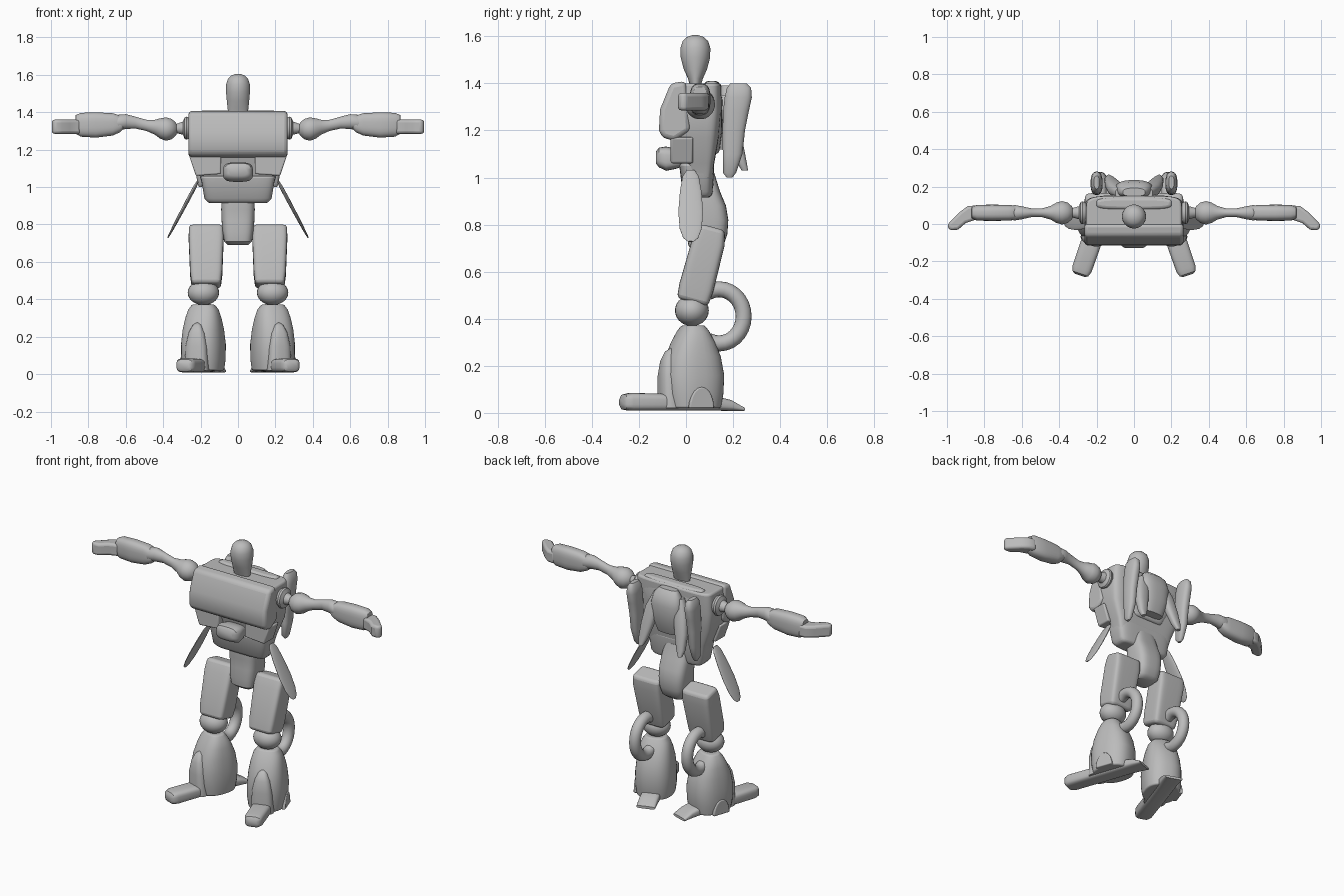
import bpy, bmesh, math
from mathutils import Matrix, Vector

grey = bpy.data.materials.new("plain_grey")
grey.diffuse_color = (0.5, 0.5, 0.5, 1)


def finish(name, bm, mirror=False, bevel=0.0):
    """Turn a bmesh into a smooth-shaded object, optionally bevelled and mirrored."""
    bmesh.ops.recalc_face_normals(bm, faces=bm.faces)
    me = bpy.data.meshes.new(name)
    bm.to_mesh(me)
    bm.free()
    me.materials.append(grey)
    ob = bpy.data.objects.new(name, me)
    bpy.context.collection.objects.link(ob)
    if bevel:
        b = ob.modifiers.new("Bevel", 'BEVEL')
        b.width, b.segments, b.limit_method = bevel, 3, 'ANGLE'
        b.angle_limit = math.radians(45)
    if mirror:
        ob.modifiers.new("Mirror", 'MIRROR')
    bpy.ops.object.select_all(action='DESELECT')
    ob.select_set(True)
    bpy.context.view_layer.objects.active = ob
    bpy.ops.object.shade_smooth_by_angle(angle=math.radians(40))
    return ob


def loft(name, rings, axis='z', power=2, segs=24, mat=Matrix(), **kw):
    """Skin superellipse rings (t, centre_a, centre_b, radius_a, radius_b) along an axis."""
    bm = bmesh.new()
    loops = []
    for t, ca, cb, ra, rb in rings:
        loop = []
        for i in range(segs):
            u = 2 * math.pi * (i + 0.5) / segs
            c, s = math.cos(u), math.sin(u)
            a = ca + ra * math.copysign(abs(c) ** (2 / power), c)
            b = cb + rb * math.copysign(abs(s) ** (2 / power), s)
            p = {'x': (t, a, b), 'y': (a, t, b), 'z': (a, b, t)}[axis]
            loop.append(bm.verts.new(mat @ Vector(p)))
        loops.append(loop)
    for l0, l1 in zip(loops, loops[1:]):
        for i in range(segs):
            j = (i + 1) % segs
            bm.faces.new((l0[i], l0[j], l1[j], l1[i]))
    bm.faces.new(loops[0])
    bm.faces.new(loops[-1])
    return finish(name, bm, **kw)


def ball(name, loc, size, **kw):
    bm = bmesh.new()
    bmesh.ops.create_uvsphere(bm, u_segments=24, v_segments=14, radius=1,
                              matrix=Matrix.Translation(loc) @ Matrix.Diagonal((*size, 1)))
    return finish(name, bm, **kw)


def prism(name, pts, lo, hi, axis='x', mat=Matrix(), **kw):
    """Extrude a 2D outline between lo and hi along an axis."""
    bm = bmesh.new()
    put = {'x': lambda p, t: (t, p[0], p[1]), 'y': lambda p, t: (p[0], t, p[1]),
           'z': lambda p, t: (p[0], p[1], t)}[axis]
    a, b = [[bm.verts.new(mat @ Vector(put(p, t))) for p in pts] for t in (lo, hi)]
    bm.faces.new(a)
    bm.faces.new(b)
    for i in range(len(pts)):
        j = (i + 1) % len(pts)
        bm.faces.new((a[i], a[j], b[j], b[i]))
    return finish(name, bm, **kw)


# Head: egg that narrows toward the neck
loft("head", [(1.38, 0, .04, .05, .02), (1.42, 0, .04, .056, .032), (1.46, 0, .04, .06, .05),
              (1.51, 0, .04, .065, .063), (1.55, 0, .04, .064, .064), (1.58, 0, .04, .054, .054),
              (1.597, 0, .04, .036, .036), (1.605, 0, .04, .012, .012)])

# Torso: boxy chest tapering into the waist
loft("torso", [(.99, 0, .06, .185, .05), (1.06, 0, .06, .205, .06), (1.17, 0, .045, .25, .095),
               (1.28, 0, .045, .262, .105), (1.40, 0, .045, .255, .105)],
     power=6, segs=40, bevel=.012)
# Chest plate: wraps the front with a folded upper slope
prism("chest_plate", [(-.05, 1.155), (-.10, 1.17), (-.115, 1.20), (-.11, 1.29), (-.065, 1.40),
                      (.0, 1.41), (.02, 1.2)], -.265, .265, bevel=.02)
# Abdomen, flared rib plates, belly block
loft("abdomen", [(.915, 0, .055, .16, .05), (.94, 0, .05, .18, .065), (1.06, 0, .045, .2, .075)],
     power=5, segs=40, bevel=.012)
prism("rib_plate", [(.09, 1.07), (.09, 1.19), (.262, 1.17), (.225, 1.06)], -.065, .03, 'y',
      mirror=True, bevel=.008)
loft("belly_block", [(-.128, 0, 1.085, .05, .025), (-.115, 0, 1.085, .07, .042),
                     (-.085, 0, 1.08, .08, .052), (-.05, 0, 1.08, .075, .045), (0, 0, 1.08, .06, .03)],
     'y', power=3.5)
# Pelvis: bulges backwards
loft("pelvis", [(.69, 0, .085, .055, .05), (.71, 0, .085, .075, .075), (.76, 0, .09, .083, .086),
                (.82, 0, .095, .088, .085), (.88, 0, .09, .09, .08), (.94, 0, .075, .088, .07),
                (1.02, 0, .065, .075, .055)], power=3.5, segs=32)

# Hip blades: thin leaves leaning outward
blade = Matrix.Translation((.215, .02, 1.03)) @ Matrix.Rotation(math.radians(-28), 4, 'Y')
loft("hip_blade", [(-.342, 0, 0, .003, .012), (-.325, 0, 0, .005, .032), (-.28, 0, 0, .007, .047),
                   (-.2, 0, 0, .009, .053), (-.1, 0, 0, .01, .046), (-.03, 0, 0, .009, .035),
                   (0, 0, 0, .006, .018)], mat=blade, mirror=True)

# Back: shallow pack, draped shield with two tails, side wings
loft("back_pack", [(1.1, 0, .11, .1, .03), (1.2, 0, .115, .16, .04), (1.33, 0, .11, .22, .045),
                   (1.41, 0, .11, .2, .03)], power=4, segs=32, bevel=.015)
loft("back_shield", [(1.12, 0, .17, .07, .03), (1.2, 0, .18, .09, .05), (1.3, 0, .185, .1, .05),
                     (1.36, 0, .18, .085, .042), (1.39, 0, .17, .06, .022)], power=2.6, segs=32)
loft("shield_tail", [(1.03, .135, .25, .012, .014), (1.07, .13, .235, .028, .022),
                     (1.16, .115, .21, .04, .03), (1.26, .095, .185, .045, .035),
                     (1.35, .07, .165, .03, .025)], power=2.5, mirror=True)
loft("back_wing", [(1.0, .2, .185, .008, .012), (1.02, .2, .185, .018, .028),
                   (1.1, .2, .198, .026, .042), (1.2, .2, .203, .03, .048),
                   (1.28, .2, .212, .032, .055), (1.34, .2, .222, .032, .058),
                   (1.38, .2, .225, .027, .052), (1.4, .2, .223, .014, .035)],
     power=2.5, mirror=True)

# Arms: shoulder disc, ball running into a slim upper arm, forearm, bent hand
loft("shoulder_disc", [(.25, .06, 1.315, .05, .05), (.275, .06, 1.315, .062, .062),
                       (.285, .06, 1.315, .058, .058), (.295, .06, 1.315, .035, .035),
                       (.34, .06, 1.312, .022, .022)], 'x', mirror=True)
loft("upper_arm", [(.322, .06, 1.31, .012, .012), (.332, .06, 1.31, .035, .035),
                   (.355, .06, 1.31, .055, .055), (.385, .06, 1.31, .063, .063),
                   (.415, .06, 1.313, .055, .055), (.445, .06, 1.32, .037, .04),
                   (.49, .06, 1.33, .024, .03), (.55, .06, 1.345, .024, .032),
                   (.6, .06, 1.35, .035, .04), (.64, .06, 1.345, .042, .042),
                   (.67, .06, 1.34, .03, .03)], 'x', mirror=True)
loft("forearm", [(.615, .06, 1.34, .032, .03), (.63, .06, 1.338, .038, .045),
                 (.67, .06, 1.335, .042, .06), (.76, .06, 1.332, .044, .068),
                 (.84, .06, 1.333, .042, .064), (.868, .06, 1.335, .03, .05)],
     'x', power=2.8, mirror=True, bevel=.008)
prism("hand", [(.84, .1), (.89, .095), (.93, .065), (1.0, -.005), (.985, -.035), (.94, -.03),
               (.9, .005), (.84, .025)], 1.285, 1.36, 'z', mirror=True, bevel=.015)

# Legs: slanted thigh block, knee
thigh = Matrix.Translation((.17, .07, .63)) @ Matrix.Rotation(math.radians(-15), 4, 'X')
loft("thigh", [(-.165, 0, 0, .078, .068), (-.1, 0, 0, .086, .074), (.1, 0, 0, .094, .07),
               (.165, 0, 0, .092, .055)], power=6, segs=40, mat=thigh, mirror=True, bevel=.02)
ball("knee", (.185, .025, .435), (.084, .072, .066), mirror=True)

# Lower leg and foot share one outward turn
turn = Matrix.Translation((.185, .03, 0)) @ Matrix.Rotation(math.radians(19), 4, 'Z')
loft("shin", [(.02, 0, 0, .105, .115), (.08, 0, 0, .113, .126), (.16, 0, 0, .113, .13),
              (.24, 0, 0, .105, .115), (.3, 0, 0, .094, .09), (.345, 0, 0, .08, .065),
              (.372, 0, 0, .06, .045)], power=2.5, segs=32, mat=turn, mirror=True, bevel=.008)
loft("shin_guard", [(.02, 0, -.1, .066, .05), (.15, 0, -.1, .06, .052), (.22, 0, -.095, .045, .047),
                    (.26, 0, -.09, .026, .034), (.275, 0, -.085, .01, .015)],
     power=3, mat=turn, mirror=True)
# Ankle arch on the outer side
arch = [(.055 * math.cos(a), .02 + .09 * math.sin(a))
        for a in [math.pi * i / 10 for i in range(11)]]
prism("ankle_arch", arch, .04, .118, 'x', mat=turn, mirror=True, bevel=.006)
# Foot plank with rounded toe and wedge heel
loft("foot", [(-.322, 0, .045, .03, .018), (-.312, 0, .046, .045, .032), (-.285, 0, .047, .054, .038),
              (-.1, 0, .045, .056, .036), (.1, 0, .04, .055, .03), (.16, 0, .032, .055, .024),
              (.215, 0, .016, .055, .008)], 'y', power=3.5, mat=turn, mirror=True)

# Calf tube looping from thigh to shin
path = [Vector((.18, .195 - .05 - .005, .41)) + Vector((0, .105 * math.cos(a), .115 * math.sin(a)))
        for a in [math.radians(-115 + 230 * i / 18) for i in range(19)]]
bm = bmesh.new()
rows = []
for k, p in enumerate(path):
    d = (path[min(k + 1, 18)] - path[max(k - 1, 0)]).normalized()
    n = Vector((1, 0, 0)).cross(d)
    rows.append([bm.verts.new(p + .034 * (math.cos(u) * Vector((1, 0, 0)) + math.sin(u) * n))
                 for u in [2 * math.pi * i / 16 for i in range(16)]])
for r0, r1 in zip(rows, rows[1:]):
    for i in range(16):
        bm.faces.new((r0[i], r0[i - 1], r1[i - 1], r1[i]))
bm.faces.new(rows[0])
bm.faces.new(rows[-1])
finish("calf_tube", bm, mirror=True)
